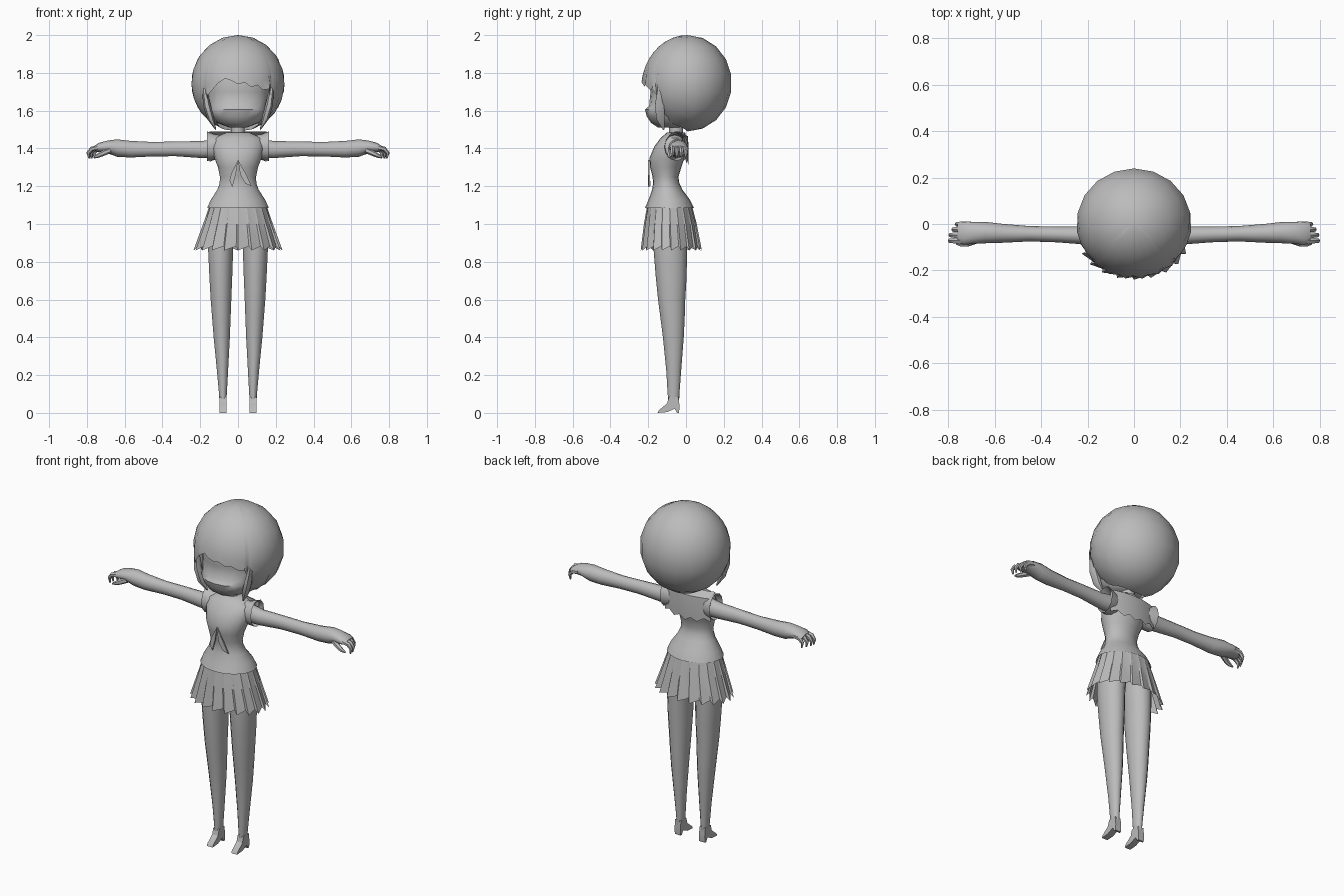
import bpy, bmesh, math
from mathutils import Vector

if "Cube" in bpy.data.objects:
    bpy.data.objects.remove(bpy.data.objects["Cube"])

grey = bpy.data.materials.new("plain_grey")
grey.diffuse_color = (0.5, 0.5, 0.5, 1)
grey.use_nodes = True
grey.node_tree.nodes["Principled BSDF"].inputs["Base Color"].default_value = grey.diffuse_color


def finish(name, bm, angle=50):
    bmesh.ops.remove_doubles(bm, verts=bm.verts, dist=0.0008)
    bmesh.ops.recalc_face_normals(bm, faces=bm.faces)
    me = bpy.data.meshes.new(name)
    bm.to_mesh(me)
    bm.free()
    me.materials.append(grey)
    ob = bpy.data.objects.new(name, me)
    bpy.context.collection.objects.link(ob)
    bpy.ops.object.select_all(action='DESELECT')
    ob.select_set(True)
    bpy.context.view_layer.objects.active = ob
    bpy.ops.object.shade_smooth_by_angle(angle=math.radians(angle))
    return ob


def loft(name, rings, caps=(True, True), angle=50):
    """Skin a list of closed point loops."""
    bm = bmesh.new()
    loops = [[bm.verts.new(p) for p in r] for r in rings]
    n = len(loops[0])
    for a, b in zip(loops, loops[1:]):
        for i in range(n):
            j = (i + 1) % n
            bm.faces.new((a[i], a[j], b[j], b[i]))
    for cap, loop in zip(caps, (loops[0], loops[-1])):
        if cap:
            bm.faces.new(loop)
    return finish(name, bm, angle)


def flat_ring(z, hx, y0, y1, cx=0, n=16):
    """Horizontal ellipse from its half width and front and back."""
    return [(cx + hx * math.sin(t), (y0 + y1) / 2 - (y1 - y0) / 2 * math.cos(t), z)
            for t in (2 * math.pi * i / n for i in range(n))]


def side_ring(x, y, z, ry, rz, n=12):
    return [(x, y + ry * math.cos(2 * math.pi * i / n), z + rz * math.sin(2 * math.pi * i / n))
            for i in range(n)]


def tube(name, path, radii, flat=1.0, n=6):
    """Tapered tube along a path; flat squeezes it along y."""
    pts = [Vector(p) for p in path]
    rings = []
    for i, p in enumerate(pts):
        d = (pts[min(i + 1, len(pts) - 1)] - pts[max(i - 1, 0)]).normalized()
        u = d.cross(Vector((0, 1, 0))).normalized()
        v = d.cross(u)
        rings.append([p + radii[i] * (u * math.cos(2 * math.pi * k / n)
                                      + v * flat * math.sin(2 * math.pi * k / n)) for k in range(n)])
    return loft(name, rings)


def plate(name, points, thick, axis):
    """Extruded outline along an axis vector."""
    bm = bmesh.new()
    f = bm.faces.new([bm.verts.new(p) for p in points])
    g = bmesh.ops.extrude_face_region(bm, geom=[f])
    bmesh.ops.translate(bm, vec=Vector(axis) * thick,
                        verts=[v for v in g["geom"] if isinstance(v, bmesh.types.BMVert)])
    return finish(name, bm, 30)


# Hair cap: ellipsoid whose lower edge height depends on the direction
edge = {0: 1.74, -8: 1.76, -16: 1.77, -24: 1.745, -32: 1.715, -40: 1.68, -44: 1.65,
        8: 1.75, 16: 1.725, 24: 1.735, 32: 1.71, 40: 1.715, 44: 1.68}
for s in (1, -1):
    edge.update({48 * s: 1.54, 56 * s: 1.525, 66 * s: 1.515, 80 * s: 1.50})
    edge.update({a * s: 1.49 for a in (100, 120, 140, 160)})
edge[180] = 1.49
bm = bmesh.new()
columns, steps = [], 9
for k, a in enumerate(sorted(edge)):
    limit = math.acos(max(-1, (edge[a] - 1.745) / 0.255))
    t, col = math.radians(a), []
    for i in range(steps + 1):
        v = i / steps
        p = limit * v
        bump = 1 + (0.045 * v ** 3 * (k % 2) if abs(a) < 46 else 0)
        col.append(bm.verts.new((0.25 * bump * math.sin(p) * math.sin(t),
                                 0.008 - 0.235 * bump * math.sin(p) * math.cos(t),
                                 1.745 + 0.255 * math.cos(p))))
    columns.append(col)
for k, a in enumerate(columns):
    b = columns[(k + 1) % len(columns)]
    for i in range(steps):
        bm.faces.new((a[i], a[i + 1], b[i + 1], b[i]))
finish("hair", bm, 40)

# Face with a scooped eye area and a projecting jaw
loft("face", [flat_ring(*r) for r in (
    (1.512, 0.05, -0.15, -0.02), (1.535, 0.11, -0.185, 0.0), (1.57, 0.135, -0.208, 0.01),
    (1.605, 0.15, -0.217, 0.02), (1.625, 0.155, -0.195, 0.03), (1.70, 0.165, -0.188, 0.04),
    (1.76, 0.17, -0.2, 0.04), (1.85, 0.14, -0.16, 0.04))])
loft("neck", [flat_ring(z, 0.037, -0.09, -0.015, n=10) for z in (1.44, 1.53)])

# Blouse
loft("blouse", [flat_ring(*r, n=20) for r in (
    (1.085, 0.163, -0.217, 0.042), (1.13, 0.143, -0.198, 0.02), (1.18, 0.11, -0.18, -0.018),
    (1.215, 0.097, -0.174, -0.035), (1.25, 0.096, -0.177, -0.04), (1.30, 0.106, -0.19, -0.025),
    (1.35, 0.125, -0.193, -0.008), (1.41, 0.138, -0.168, 0.0), (1.455, 0.13, -0.135, 0.002),
    (1.485, 0.06, -0.1, -0.005))], caps=(False, True))

# Pleated skirt: saw-tooth folds that deepen toward the hem
def skirt_ring(z, hx, cy, hy, depth, jag, pleats=20):
    pts = []
    for i in range(pleats):
        for off, r, dz in ((0.0, 1 + depth, 0), (0.86, 1 - depth, jag)):
            t = 2 * math.pi * (i + off) / pleats
            pts.append((hx * r * math.sin(t), cy - hy * r * math.cos(t), z + dz))
    return pts


loft("skirt", [skirt_ring(1.10, 0.15, -0.087, 0.118, 0.0, 0),
               skirt_ring(1.0, 0.181, -0.083, 0.137, 0.02, 0),
               skirt_ring(0.86, 0.226, -0.078, 0.155, 0.045, 0.022)],
     caps=(True, False), angle=20)

# Back collar flap with a notched lower edge
n = 8
cols = [-0.15 + 0.3 * i / n for i in range(n + 1)]
bm = bmesh.new()
grid = []
for i, x in enumerate(cols):
    bottom = 1.315 + 0.02 * (i % 2) + 0.25 * abs(x) ** 1.5
    grid.append([bm.verts.new((x, y - 1.3 * x * x, z)) for y, z in
                 ((-0.035, 1.49), (0.01, 1.465), (0.014, 1.40), (0.012, bottom))])
for a, b in zip(grid, grid[1:]):
    for i in range(3):
        bm.faces.new((a[i], b[i], b[i + 1], a[i + 1]))
finish("collar_flap", bm)

# Neckerchief tails
plate("tie_tail_left", [(0.0, -0.2, 1.34), (-0.035, -0.2, 1.27), (-0.045, -0.2, 1.23),
                        (-0.03, -0.2, 1.195), (-0.012, -0.2, 1.26)], 0.008, (0, 1, 0))
plate("tie_tail_right", [(0.0, -0.2, 1.34), (0.012, -0.2, 1.26), (0.038, -0.2, 1.215),
                         (0.072, -0.195, 1.2), (0.045, -0.2, 1.26)], 0.008, (0, 1, 0))

foot_profile = ((-0.15, 0), (-0.145, 0.013), (-0.10, 0.05), (-0.09, 0.085), (-0.04, 0.085),
                (-0.034, 0.035), (-0.037, 0), (-0.048, 0), (-0.06, 0.022), (-0.10, 0.004))

for side, s in (("right", 1), ("left", -1)):
    # Side hair lock
    tube(side + "_lock", [(0.178 * s, -0.135, 1.72), (0.165 * s, -0.14, 1.63),
                          (0.145 * s, -0.135, 1.56), (0.118 * s, -0.118, 1.50)],
         (0.012, 0.02, 0.018, 0.003), 1.4)
    # Leg and foot
    loft(side + "_leg", [flat_ring(z, hx, y0, y1, cx * s, 14) for z, cx, hx, y0, y1 in (
        (0.055, 0.08, 0.018, -0.093, -0.037), (0.11, 0.08, 0.022, -0.098, -0.034),
        (0.22, 0.082, 0.03, -0.104, -0.026), (0.40, 0.086, 0.044, -0.122, -0.012),
        (0.50, 0.088, 0.05, -0.135, -0.007), (0.60, 0.09, 0.056, -0.148, -0.004),
        (0.72, 0.091, 0.062, -0.16, 0.003), (0.87, 0.092, 0.068, -0.172, 0.006),
        (1.0, 0.085, 0.075, -0.17, 0.01))])
    plate(side + "_foot", [(0.08 * s - 0.019, y, z) for y, z in foot_profile], 0.038, (1, 0, 0))
    # Short sleeve flaring off the shoulder
    loft(side + "_sleeve", [side_ring(x * s, y, z, ry, rz) for x, y, z, ry, rz in (
        (0.085, -0.06, 1.41, 0.05, 0.06), (0.125, -0.055, 1.407, 0.06, 0.068),
        (0.163, -0.05, 1.412, 0.062, 0.078))], caps=(True, False))
    # Arm and palm
    loft(side + "_arm", [side_ring(x * s, y, z, ry, rz) for x, y, z, ry, rz in (
        (0.11, -0.05, 1.40, 0.045, 0.052), (0.19, -0.05, 1.394, 0.04, 0.045),
        (0.33, -0.045, 1.398, 0.034, 0.039), (0.45, -0.042, 1.396, 0.033, 0.038),
        (0.57, -0.04, 1.396, 0.041, 0.044), (0.64, -0.037, 1.402, 0.046, 0.046),
        (0.69, -0.038, 1.408, 0.047, 0.034), (0.735, -0.04, 1.405, 0.05, 0.025),
        (0.76, -0.04, 1.40, 0.04, 0.014))])
    # Curled fingers and thumb
    for i, (y, reach) in enumerate(((-0.072, 0.8), (-0.048, 0.797), (-0.024, 0.785), (-0.001, 0.77))):
        tube(f"{side}_finger_{i + 1}",
             [((reach - 0.065) * s, y, 1.405), ((reach - 0.025) * s, y, 1.397),
              ((reach - 0.007) * s, y, 1.375), ((reach - 0.012) * s, y, 1.347)],
             (0.014, 0.013, 0.010, 0.004))
    tube(side + "_thumb", [(0.68 * s, -0.07, 1.39), (0.72 * s, -0.085, 1.372),
                           (0.745 * s, -0.088, 1.36), (0.765 * s, -0.085, 1.352)],
         (0.016, 0.014, 0.011, 0.004))
